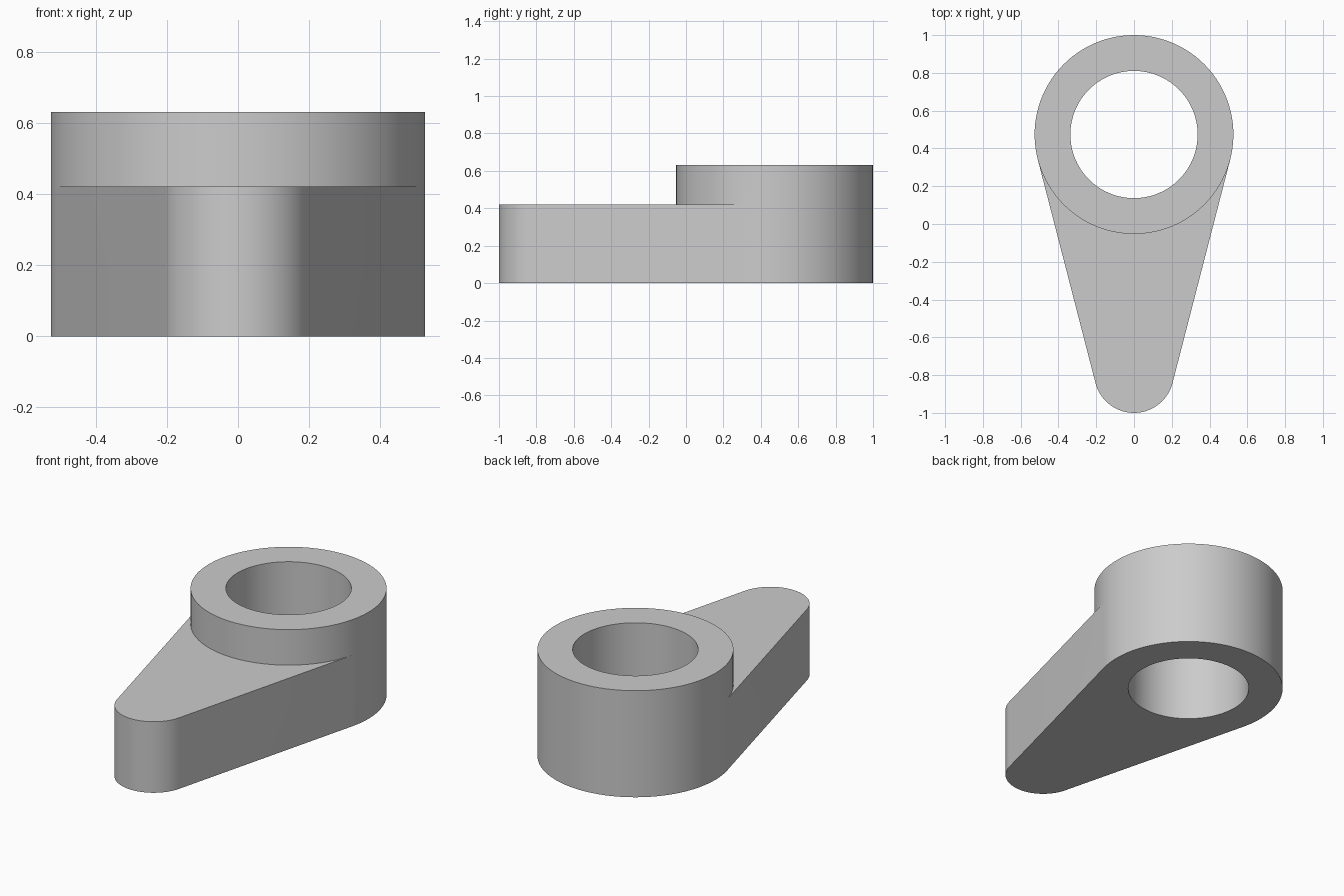
import bpy, bmesh, math

cube = bpy.data.objects.get("Cube")
if cube:
    bpy.data.objects.remove(cube, do_unlink=True)

UNIT = 2 / 38
RING_R, BORE_R, TIP_R = 10 * UNIT, 6.4 * UNIT, 4 * UNIT
ARM_H, RING_H = 8 * UNIT, 12 * UNIT
RING_Y, TIP_Y = 1 - RING_R, TIP_R - 1

# Angle at which the arm sides run tangent to both round ends
TANGENT = math.asin((RING_R - TIP_R) / (RING_Y - TIP_Y))
FRONT_STEPS, BACK_STEPS = 48, 60

metal = bpy.data.materials.new("light_grey")
metal.use_nodes = True
grey = (0.6, 0.6, 0.6, 1)
metal.diffuse_color = grey
metal.node_tree.nodes["Principled BSDF"].inputs["Base Color"].default_value = grey


def sweep(start, end, steps):
    return [start + (end - start) * i / steps for i in range(steps + 1)]


# Front arc from left tangent to right tangent, then the back arc round again
front = sweep(math.pi + TANGENT, 2 * math.pi - TANGENT, FRONT_STEPS)
back = sweep(2 * math.pi - TANGENT, 3 * math.pi + TANGENT, BACK_STEPS)
around = front + back[1:-1]

bm = bmesh.new()


def arc(radius, y, z, angles):
    return [bm.verts.new((radius * math.cos(a), y + radius * math.sin(a), z))
            for a in angles]


def bridge(low, high, start=0, closed=True):
    count = len(low)
    for i in range(start, count if closed else count - 1):
        j = (i + 1) % count
        bm.faces.new((low[i], low[j], high[j], high[i]))


# Ring: outer wall in two bands, bore wall, top and bottom rims
outer_low = arc(RING_R, RING_Y, 0, around)
outer_mid = arc(RING_R, RING_Y, ARM_H, around)
outer_top = arc(RING_R, RING_Y, RING_H, around)
bore_low = arc(BORE_R, RING_Y, 0, around)
bore_top = arc(BORE_R, RING_Y, RING_H, around)
bridge(outer_low, outer_mid, start=FRONT_STEPS)
bridge(outer_mid, outer_top)
bridge(outer_top, bore_top)
bridge(bore_top, bore_low)
bridge(bore_low, outer_low)

# Arm: tapering sides, rounded tip, flat top and bottom meeting the ring
tip_low = arc(TIP_R, TIP_Y, 0, front)
tip_top = arc(TIP_R, TIP_Y, ARM_H, front)
ring_low = outer_low[:FRONT_STEPS + 1]
ring_mid = outer_mid[:FRONT_STEPS + 1]
bridge([ring_low[0]] + tip_low + [ring_low[-1]],
       [ring_mid[0]] + tip_top + [ring_mid[-1]], closed=False)
bridge(tip_top, ring_mid, closed=False)
bridge(ring_low, tip_low, closed=False)

bmesh.ops.recalc_face_normals(bm, faces=bm.faces[:])
mesh = bpy.data.meshes.new("lever_arm_with_ring")
bm.to_mesh(mesh)
bm.free()
mesh.materials.append(metal)
lever = bpy.data.objects.new("lever_arm_with_ring", mesh)
bpy.context.collection.objects.link(lever)

# Smooth round walls with crisp rims
bpy.ops.object.select_all(action="DESELECT")
lever.select_set(True)
bpy.context.view_layer.objects.active = lever
bpy.ops.object.shade_smooth_by_angle(angle=math.radians(30))
